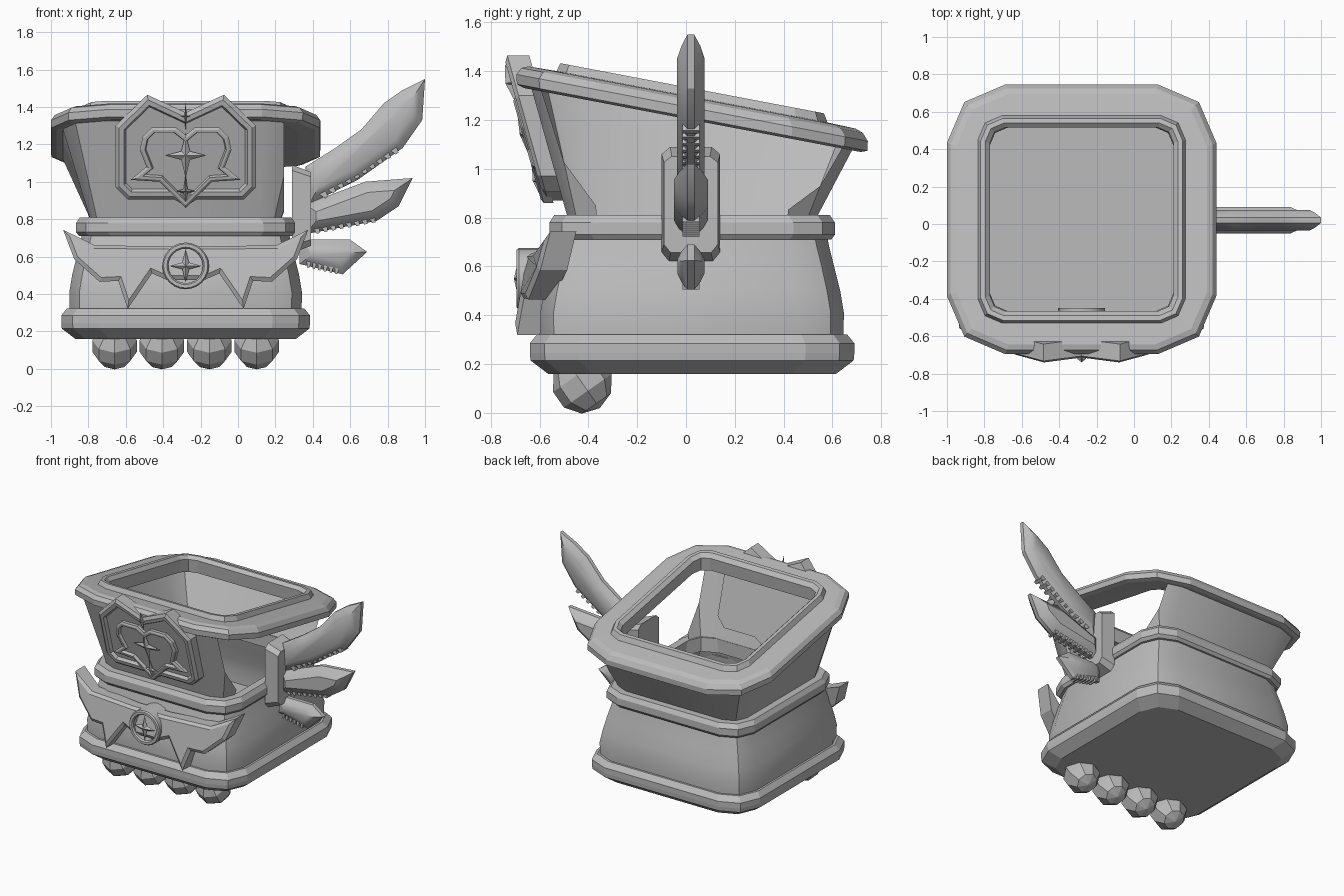
import bpy, bmesh, math
from mathutils import Vector, Matrix

if "Cube" in bpy.data.objects:
    bpy.data.objects.remove(bpy.data.objects["Cube"])

CX, CY = -0.28, 0.025
grey = bpy.data.materials.new("plain_grey")
grey.diffuse_color = (0.5, 0.5, 0.5, 1)
grey.use_nodes = True
grey.node_tree.nodes["Principled BSDF"].inputs["Base Color"].default_value = grey.diffuse_color


def finish(name, bm, smooth=False, recalc=True):
    if recalc:
        bmesh.ops.recalc_face_normals(bm, faces=bm.faces)
    me = bpy.data.meshes.new(name)
    bm.to_mesh(me)
    bm.free()
    me.materials.append(grey)
    ob = bpy.data.objects.new(name, me)
    bpy.context.collection.objects.link(ob)
    if smooth:
        bpy.context.view_layer.objects.active = ob
        ob.select_set(True)
        bpy.ops.object.shade_smooth_by_angle(angle=math.radians(30))
        ob.select_set(False)
    return ob


def outline(h, c):
    """Square of half-size h whose corners have two facets."""
    corner = [(h, h - c), (h - 0.3 * c, h - 0.3 * c), (h - c, h)]
    turns = [(1, 0), (0, 1), (-1, 0), (0, -1)]
    return [(x * a - y * b, x * b + y * a) for a, b in turns for x, y in corner]


def loft(profile, slope=0.0, closed=False, capped=False):
    """Stack outlines given as (half-size, corner, height)."""
    bm = bmesh.new()
    rings = [[bm.verts.new((CX + x, CY + y, z - slope * (CY + y))) for x, y in outline(h, c)]
             for h, c, z in profile]
    pairs = list(zip(rings, rings[1:]))
    if closed:
        pairs.append((rings[-1], rings[0]))
    for r, s in pairs:
        for i in range(12):
            j = (i + 1) % 12
            bm.faces.new((r[i], r[j], s[j], s[i]))
    if capped:
        bm.faces.new(rings[0][::-1])
        bm.faces.new(rings[-1])
    return bm


def mirrored(half):
    """Full outline from points (distance from the middle, height)."""
    return ([(CX + u, z) for u, z in half]
            + [(CX - u, z) for u, z in reversed(half) if u > 0])


def prism(name, pts, front, back, insets=(), both=False, smooth=False):
    """Slab between two y functions, its faces inset by (width, depth)."""
    bm = bmesh.new()
    f = [bm.verts.new((x, front(x, z), z)) for x, z in pts]
    b = [bm.verts.new((x, back(x, z), z)) for x, z in pts]
    ends = [bm.faces.new(f), bm.faces.new(b[::-1])]
    for i in range(len(pts)):
        j = (i + 1) % len(pts)
        bm.faces.new((f[j], f[i], b[i], b[j]))
    bmesh.ops.recalc_face_normals(bm, faces=bm.faces)
    for face in ends if both else ends[:1]:
        for t, d in insets:
            bmesh.ops.inset_individual(bm, faces=[face], thickness=t, depth=d,
                                       use_even_offset=True)
    return finish(name, bm, smooth, recalc=False)


def star(name, z, rx, rz, front, tip):
    """Four-pointed star with a ridged face."""
    bm = bmesh.new()
    ring = []
    for i in range(8):
        a = i * math.pi / 4
        k = 1 if i % 2 == 0 else 0.3
        kx, kz = (rx, rz) if k == 1 else (min(rx, rz) * k,) * 2
        x, zz = CX + kx * math.sin(a), z + kz * math.cos(a)
        ring.append(bm.verts.new((x, front(x, zz), zz)))
    peak = bm.verts.new((CX, front(CX, z) - tip, z))
    rear = bm.verts.new((CX, front(CX, z) + tip, z))
    for i in range(8):
        bm.faces.new((ring[i], ring[(i + 1) % 8], peak))
        bm.faces.new((ring[(i + 1) % 8], ring[i], rear))
    finish(name, bm)


# Base trim with the floor
finish("base_trim", loft([(0.59, 0.18, 0.16), (0.662, 0.2, 0.215), (0.665, 0.2, 0.245),
                          (0.665, 0.2, 0.285), (0.635, 0.19, 0.322)], capped=True))
# Curved lower body
finish("lower_body", loft([(0.62, 0.18, 0.31), (0.622, 0.18, 0.41), (0.607, 0.18, 0.5),
                           (0.582, 0.17, 0.6), (0.562, 0.17, 0.68), (0.55, 0.17, 0.74)]), True)
# Waist trim
finish("waist_trim", loft([(0.51, 0.16, 0.71), (0.57, 0.17, 0.71), (0.585, 0.17, 0.73),
                           (0.585, 0.17, 0.78), (0.565, 0.17, 0.81), (0.51, 0.14, 0.81)],
                          closed=True))

# Flared upper wall, open on the +x side
bm = loft([(0.51, 0.12, 0.8), (0.66, 0.23, 1.215)])
for v in bm.verts:
    if v.co.z > 1:
        v.co.z -= 0.19 * v.co.y
opening = [f for f in bm.faces if f.calc_center_median().x > CX + 0.4
           and abs(f.calc_center_median().y - CY) < 0.1]
bmesh.ops.delete(bm, geom=opening, context='FACES')
bmesh.ops.bisect_plane(bm, geom=bm.verts[:] + bm.edges[:] + bm.faces[:],
                       plane_co=(0.245, 0, 0), plane_no=(1, 0, 0), clear_outer=True)
finish("upper_wall", bm, True)

# Sloping rim with a raised inner lip
finish("rim", loft([(0.60, 0.22, 1.205), (0.69, 0.29, 1.205), (0.718, 0.31, 1.215),
                    (0.72, 0.31, 1.255), (0.70, 0.30, 1.285), (0.67, 0.28, 1.297),
                    (0.555, 0.13, 1.30), (0.54, 0.12, 1.335), (0.515, 0.1, 1.335),
                    (0.49, 0.08, 1.31), (0.50, 0.09, 1.215)], slope=0.19, closed=True))

# Row of faceted balls under the front
for x in (-0.66, -0.407, -0.153, 0.1):
    bm = bmesh.new()
    bmesh.ops.create_uvsphere(bm, u_segments=8, v_segments=5, radius=0.125)
    bmesh.ops.transform(bm, verts=bm.verts, matrix=Matrix.Translation((x, -0.425, 0.122))
                        @ Matrix.Rotation(math.radians(35), 4, 'X'))
    finish("foot_ball", bm)


# Leaning front plaque with a recessed panel
def lean(offset):
    return lambda x, z: offset - 0.28 * (z - 0.85)


plaque = mirrored([(0, 1.37), (0.205, 1.465), (0.375, 1.3), (0.375, 0.97), (0.31, 0.905),
                   (0.06, 0.905), (0, 0.87)])
prism("front_plaque", plaque, lean(-0.56), lean(-0.47), [(0.02, 0.015), (0.025, 0), (0.012, -0.02)])
crest = mirrored([(0, 1.25), (0.05, 1.29), (0.18, 1.29), (0.23, 1.24), (0.245, 1.17),
                  (0.21, 1.08), (0.295, 1.01), (0.14, 1.0), (0, 0.86)])
prism("plaque_crest", crest, lean(-0.58), lean(-0.54), [(0.012, 0.008), (0.014, 0), (0.006, -0.02)])
star("plaque_star", 1.14, 0.11, 0.12, lean(-0.58), 0.02)
star("plaque_top_spike", 1.35, 0.025, 0.08, lean(-0.58), 0.02)
star("plaque_bottom_spike", 0.95, 0.05, 0.09, lean(-0.58), 0.02)


# Winged band across the lower front, its ends swept back
def sweep(offset, bend, tilt):
    return lambda x, z: offset + bend * max(0, abs(x - CX) - 0.36) + tilt * (z - 0.55)


band = mirrored([(0, 0.655), (0.13, 0.655), (0.485, 0.66), (0.655, 0.743), (0.595, 0.585),
                 (0.46, 0.465), (0.36, 0.47), (0.31, 0.32), (0.18, 0.51), (0.1, 0.475),
                 (0, 0.475)])
prism("winged_band", band, sweep(-0.65, 0.2, 0.18), sweep(-0.575, 0.36, 0.1), [(0.02, 0.018)])

# Ring and star in the middle of the band
bm = bmesh.new()
section = [(0.125, -0.45), (0.125, -0.685), (0.118, -0.695), (0.1, -0.695), (0.092, -0.685),
           (0.092, -0.45)]
rings = []
for i in range(24):
    a = i * math.tau / 24
    rings.append([bm.verts.new((CX + r * math.cos(a), y, 0.55 + r * math.sin(a)))
                  for r, y in section])
for i in range(24):
    r, s = rings[i], rings[(i + 1) % 24]
    for k in range(6):
        m = (k + 1) % 6
        bm.faces.new((r[k], r[m], s[m], s[k]))
finish("band_ring", bm, True)
star("band_star", 0.55, 0.085, 0.09, lambda x, z: -0.685, 0.02)

# Eight-sided mount for the side blades
bm = bmesh.new()
mount = [(-0.1, 0.66), (-0.07, 0.62), (0.11, 0.62), (0.14, 0.66), (0.14, 1.06),
         (0.105, 1.09), (-0.065, 1.09), (-0.1, 1.06)]
inner = [bm.verts.new((0.29, y, z)) for y, z in mount]
outer = [bm.verts.new((0.39, 0.02 + (y - 0.02) * 0.92, 0.85 + (z - 0.85) * 0.84))
         for y, z in mount]
bm.faces.new(inner)
bm.faces.new(outer)
for i in range(8):
    j = (i + 1) % 8
    bm.faces.new((inner[i], inner[j], outer[j], outer[i]))
finish("blade_mount", bm)

# Side blades: outline, half-thickness, toothed edge from and to, tooth count
blades = [
    ("upper_blade", [(0.36, 1.08), (0.52, 1.18), (0.66, 1.28), (0.78, 1.42), (0.88, 1.49),
                     (1.0, 1.55), (0.985, 1.33), (0.88, 1.18), (0.64, 1.01), (0.38, 0.88)],
     0.056, (0.44, 0.915), (0.86, 1.175), 10),
    ("middle_blade", [(0.36, 0.88), (0.52, 0.94), (0.68, 1.0), (0.935, 1.02), (0.86, 0.87),
                      (0.74, 0.79), (0.36, 0.72)], 0.07,
     (0.4, 0.735), (0.74, 0.80), 8),
    ("lower_blade", [(0.33, 0.69), (0.6, 0.69), (0.69, 0.625), (0.56, 0.505), (0.33, 0.56)],
     0.055, (0.36, 0.56), (0.54, 0.52), 6),
]
for name, pts, half, a, b, n in blades:
    edge = 0.014
    prism(name, pts, lambda x, z: 0.02 - edge, lambda x, z: 0.02 + edge,
          [(0.028, 0.6 * (half - edge)), (0.03, 0.4 * (half - edge))], both=True, smooth=True)
    a, b = Vector(a), Vector(b)
    step = (b - a) / n
    down = Vector((step.y, -step.x)).normalized()
    for i in range(n):
        p = a + step * i
        tooth = [p - down * 0.03, p + step * 0.9 - down * 0.03,
                 p + step * 0.8 + down * 0.016, p + step * 0.4 + down * 0.016]
        prism(name + "_tooth", [tuple(q) for q in tooth],
              lambda x, z: -0.015, lambda x, z: 0.055)
